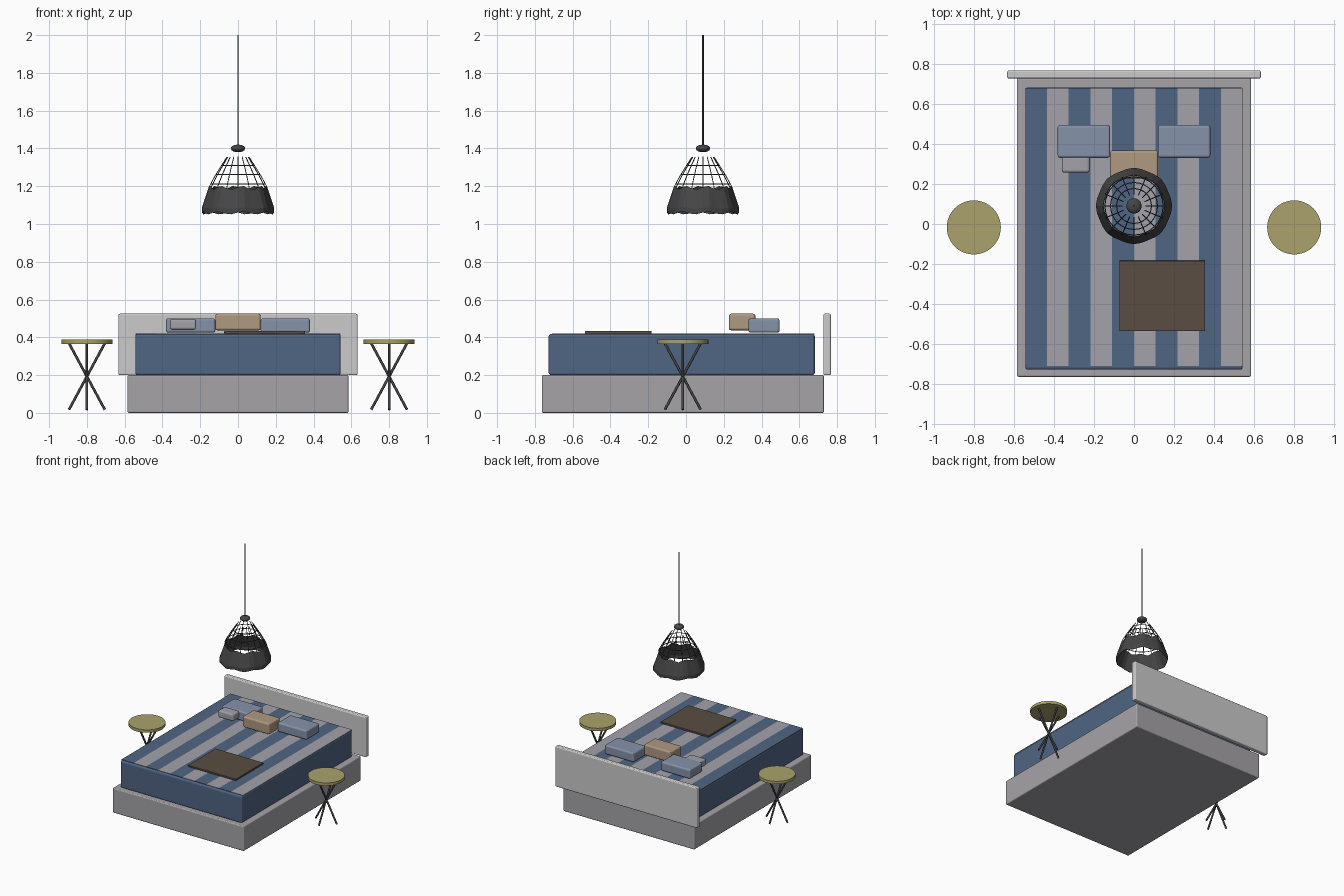
import bpy, bmesh, math
from mathutils import Vector

if "Cube" in bpy.data.objects:
    bpy.data.objects.remove(bpy.data.objects["Cube"])


def material(name, rgb):
    m = bpy.data.materials.new(name)
    m.diffuse_color = (*rgb, 1)
    m.use_nodes = True
    m.node_tree.nodes["Principled BSDF"].inputs["Base Color"].default_value = m.diffuse_color
    return m


BLUE = material("blue_cloth", (0.08, 0.13, 0.23))
GREY = material("grey_cloth", (0.36, 0.36, 0.40))
LINEN = material("base_linen", (0.38, 0.37, 0.39))
PILLOW = material("pale_blue", (0.24, 0.29, 0.40))
TAN = material("tan_cloth", (0.43, 0.32, 0.22))
BROWN = material("brown_wool", (0.10, 0.075, 0.055))
OLIVE = material("olive_top", (0.40, 0.36, 0.15))
DARK = material("dark_metal", (0.06, 0.06, 0.06))


def finish(name, bm, mat=None, smooth=False):
    me = bpy.data.meshes.new(name)
    bm.to_mesh(me)
    bm.free()
    ob = bpy.data.objects.new(name, me)
    bpy.context.collection.objects.link(ob)
    if mat:
        me.materials.append(mat)
    if smooth:
        bpy.ops.object.select_all(action='DESELECT')
        bpy.context.view_layer.objects.active = ob
        ob.select_set(True)
        bpy.ops.object.shade_smooth_by_angle(angle=math.radians(40))
    return ob


def box(name, x, y, z, mat=None, bevel=0.0):
    """Box from (min, max) ranges with rounded edges."""
    bm = bmesh.new()
    bmesh.ops.create_cube(bm, size=1)
    for v in bm.verts:
        v.co = [(r[0] + r[1]) / 2 + c * (r[1] - r[0]) for r, c in zip((x, y, z), v.co)]
    ob = finish(name, bm, mat)
    if bevel:
        mod = ob.modifiers.new("bevel", 'BEVEL')
        mod.width, mod.segments = bevel, 3
    return ob


def rod(name, a, b, r, mat, sides=10):
    """Cylinder between two points."""
    a, b = Vector(a), Vector(b)
    bm = bmesh.new()
    bmesh.ops.create_cone(bm, cap_ends=True, segments=sides, radius1=r, radius2=r,
                          depth=(b - a).length)
    m = (b - a).to_track_quat('Z', 'Y').to_matrix().to_4x4()
    m.translation = (a + b) / 2
    bm.transform(m)
    return finish(name, bm, mat, True)


# Bed
box("bed_base", (-0.585, 0.585), (-0.763, 0.73), (0, 0.2), LINEN, 0.008)
box("headboard", (-0.633, 0.633), (0.727, 0.767), (0.2, 0.525), None, 0.008)
box("mattress", (-0.543, 0.543), (-0.727, 0.682), (0.2, 0.418), BLUE, 0.012)
for i in range(10):
    x0 = -0.543 + i * 0.1085
    box(f"cover_stripe_{i}", (x0, x0 + 0.1085), (-0.71, 0.68), (0.414, 0.421),
        GREY if i % 2 else BLUE)

# Pillows and throw
for side, s in (("left", -1), ("right", 1)):
    box(f"pillow_{side}", sorted((s * 0.12, s * 0.381)), (0.33, 0.495), (0.425, 0.5), PILLOW, 0.012)
box("tan_cushion", (-0.12, 0.12), (0.227, 0.367), (0.437, 0.525), TAN, 0.012)
box("small_cushion", (-0.36, -0.222), (0.257, 0.34), (0.44, 0.497), GREY, 0.012)
box("folded_throw", (-0.073, 0.355), (-0.535, -0.183), (0.42, 0.434), BROWN, 0.003)

# Side tables with crossing legs
TY = -0.017
for side, tx in (("left", -0.8), ("right", 0.8)):
    bm = bmesh.new()
    bmesh.ops.create_cone(bm, cap_ends=True, segments=48, radius1=0.135, radius2=0.135, depth=0.023)
    bmesh.ops.translate(bm, verts=bm.verts, vec=(tx, TY, 0.377))
    finish(f"table_top_{side}", bm, OLIVE, True)
    for k in range(4):
        a = k * math.pi / 2
        d = Vector((math.cos(a), math.sin(a), 0)) * 0.095
        c = Vector((tx, TY, 0.193))
        h = Vector((0, 0, 0.176))
        rod(f"table_leg_{side}_{k}", c - d - h, c + d + h, 0.007, DARK)

# Pendant lamp: cord and cap
LY = 0.09
rod("lamp_cord", (0, LY, 1.4), (0, LY, 2.0), 0.004, DARK)
bm = bmesh.new()
bmesh.ops.create_uvsphere(bm, u_segments=24, v_segments=12, radius=0.038)
for v in bm.verts:
    v.co = (v.co.x, v.co.y + LY, v.co.z * 0.53 + 1.4)
finish("lamp_cap", bm, DARK, True)

# Wire cage: one curve object of ribs and hoops
cu = bpy.data.curves.new("lamp_cage", 'CURVE')
cu.dimensions = '3D'
cu.bevel_depth = 0.0025
cu.bevel_resolution = 1
cage = [(0.058, 1.355), (0.087, 1.31), (0.117, 1.262), (0.145, 1.212), (0.155, 1.19)]


def wire(pts, cyclic=False):
    sp = cu.splines.new('POLY')
    sp.points.add(len(pts) - 1)
    for p, co in zip(sp.points, pts):
        p.co = (*co, 1)
    sp.use_cyclic_u = cyclic


def polar(r, a, z):
    return (r * math.cos(a), LY + r * math.sin(a), z)


for k in range(16):
    wire([polar(r, k * math.pi / 8, z) for r, z in cage])
for r, z in cage[1:4]:
    wire([polar(r, k * math.pi / 16, z) for k in range(32)], True)
ob = bpy.data.objects.new("lamp_cage", cu)
cu.materials.append(DARK)
bpy.context.collection.objects.link(ob)

# Faceted shade with wavy top and bottom edges
bm = bmesh.new()
N = 32
rows = []
for r, z, wave in ((0.152, 1.192, 0.010), (0.188, 1.085, 0.004), (0.188, 1.058, 0.007)):
    rows.append([bm.verts.new(polar(r + 0.003 * math.cos(8 * t), t, z + wave * math.sin(8 * t + 0.4)))
                 for t in (2 * math.pi * k / N for k in range(N))])
for lo, hi in zip(rows[1:], rows):
    for k in range(N):
        j = (k + 1) % N
        bm.faces.new((lo[k], lo[j], hi[j], hi[k]))
shade = finish("lamp_shade", bm, DARK)
mod = shade.modifiers.new("thickness", 'SOLIDIFY')
mod.thickness = 0.003
